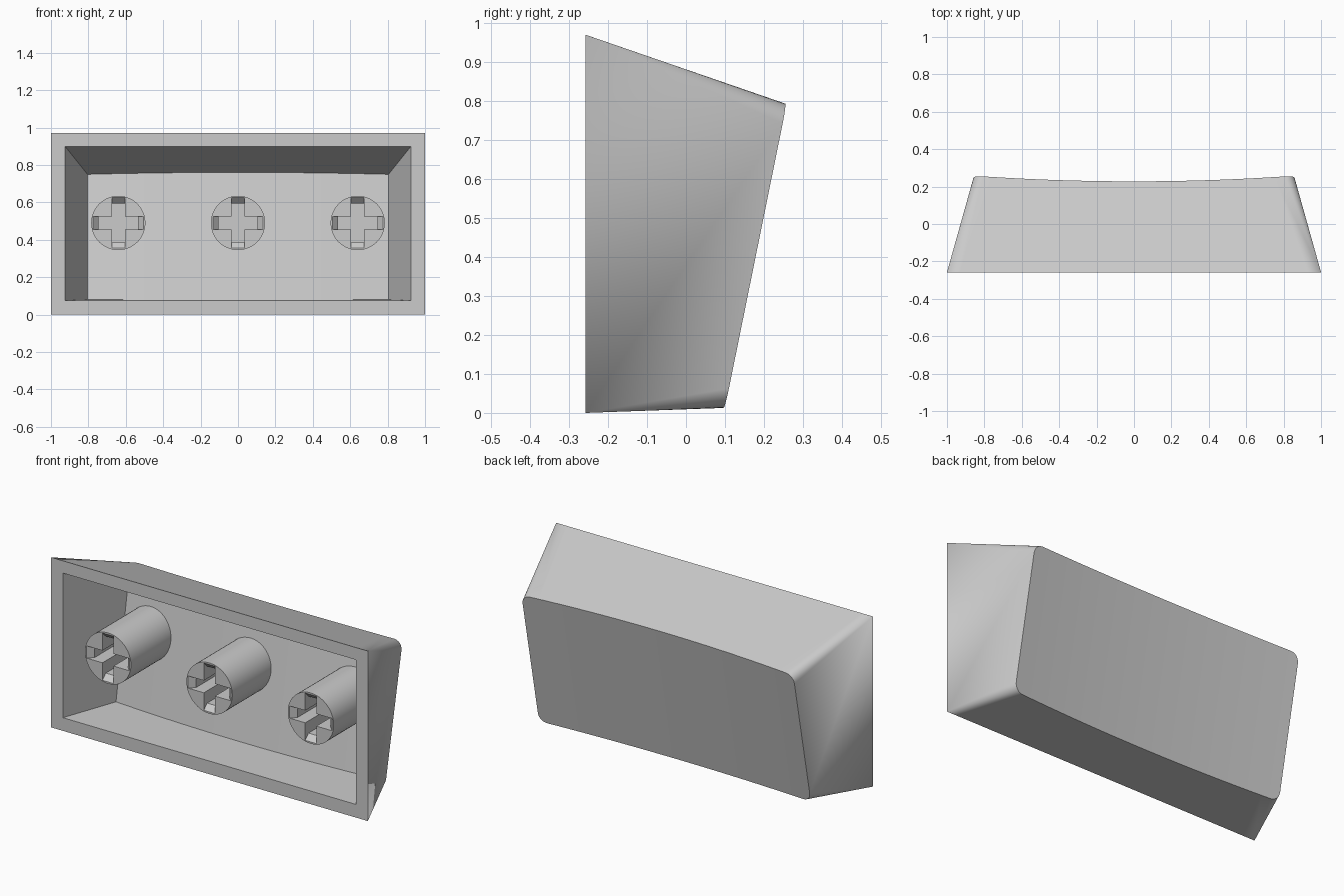
import bpy
import bmesh
from math import sin, cos, pi
from mathutils import Matrix

cube = bpy.data.objects.get("Cube")
if cube:
    bpy.data.objects.remove(cube, do_unlink=True)

GREY = (0.6, 0.6, 0.6, 1.0)
grey = bpy.data.materials.new("light grey plastic")
grey.use_nodes = True
grey.diffuse_color = GREY
grey.node_tree.nodes["Principled BSDF"].inputs["Base Color"].default_value = GREY

FRONT = -0.258   # y of the open rim
DISH = 0.03      # depth of the hollow in the back face
MID = 0.49       # height of the stem centres


def finish(bm, name):
    bmesh.ops.recalc_face_normals(bm, faces=bm.faces)
    mesh = bpy.data.meshes.new(name)
    bm.to_mesh(mesh)
    bm.free()
    mesh.materials.append(grey)
    obj = bpy.data.objects.new(name, mesh)
    bpy.context.collection.objects.link(obj)
    return obj


def smooth(obj):
    bpy.ops.object.select_all(action="DESELECT")
    obj.select_set(True)
    bpy.context.view_layer.objects.active = obj
    bpy.ops.object.shade_smooth_by_angle(angle=pi / 6)


def columns(width, radius, height, corner=6, straight=28):
    """Columns across a rounded rectangle: x, edge inset, base position -1..1."""
    arc = [(width - radius + radius * sin(a), (radius - radius * cos(a)) / height)
           for a in (pi / 2 * i / corner for i in range(1, corner + 1))]
    left = [(-x, inset, -1) for x, inset in reversed(arc)]
    right = [(x, inset, 1) for x, inset in arc]
    middle = [(s * (width - radius), 0, s)
              for s in (2 * i / straight - 1 for i in range(straight + 1))]
    return left + middle + right


def tapered_skin(bm, base, back, width, radius):
    """Walls from a square rim to a tilted, hollowed back; returns the rim loop."""
    base_w, base_lo, base_hi = base
    (y_lo, z_lo), (y_hi, z_hi) = back
    cols = columns(width, radius, z_hi - z_lo)

    def back_vert(x, t):
        d = DISH * (1 - (x / width) ** 2)
        y = y_lo + (y_hi - y_lo) * t - d
        z = z_lo + (z_hi - z_lo) * t + d * (0.39 * t - 0.04)
        return bm.verts.new((x, y, z))

    low = [back_vert(x, inset) for x, inset, s in cols]
    high = [back_vert(x, 1 - inset) for x, inset, s in cols]
    rim_low = [bm.verts.new((s * base_w, FRONT, base_lo)) for x, inset, s in cols]
    rim_high = [bm.verts.new((s * base_w, FRONT, base_hi)) for x, inset, s in cols]
    for i in range(len(cols) - 1):
        bm.faces.new((low[i], low[i + 1], high[i + 1], high[i]))
    rim, edge = rim_low + rim_high[::-1], low + high[::-1]
    bridge(bm, rim, edge)
    return rim


def bridge(bm, a, b):
    for i in range(len(a)):
        j = (i + 1) % len(a)
        bm.faces.new((a[i], a[j], b[j], b[i]))


# Hollow cap: outer skin, inner skin and the flat rim joining them
bm = bmesh.new()
outer = tapered_skin(bm, (1.0, 0.0, 0.97), ((0.10, 0.013), (0.258, 0.792)), 0.858, 0.05)
inner = tapered_skin(bm, (0.925, 0.075, 0.9), ((0.05, 0.08), (0.165, 0.75)), 0.805, 0.0)
bridge(bm, outer, inner)
bmesh.ops.remove_doubles(bm, verts=bm.verts, dist=0.0001)
smooth(finish(bm, "cap_shell"))


# Socket cutter: a bar with a flared mouth
def slot_cutter(name, turn):
    bm = bmesh.new()
    half = [(0.145, FRONT - 0.01), (0.105, FRONT + 0.03), (0.105, 0.04)]
    profile = half + [(-x, y) for x, y in reversed(half)]
    face = bm.faces.new([bm.verts.new((x, y, -0.035)) for x, y in profile])
    out = bmesh.ops.extrude_face_region(bm, geom=[face])
    top = [v for v in out["geom"] if isinstance(v, bmesh.types.BMVert)]
    bmesh.ops.translate(bm, verts=top, vec=(0, 0, 0.07))
    bmesh.ops.rotate(bm, verts=bm.verts, matrix=Matrix.Rotation(turn, 3, "Y"))
    obj = finish(bm, name)
    obj.hide_render = True
    return obj


# Round stem, its far end sheared into the sloping back wall
bm = bmesh.new()
bmesh.ops.create_cone(bm, cap_ends=True, segments=48, radius1=0.145, radius2=0.145,
                      depth=0.14 - FRONT)
bmesh.ops.rotate(bm, verts=bm.verts, matrix=Matrix.Rotation(pi / 2, 3, "X"))
bmesh.ops.translate(bm, verts=bm.verts, vec=(0, (0.14 + FRONT) / 2, 0))
for v in bm.verts:
    if v.co.y > 0:
        v.co.y += 0.2 * v.co.z
stem = finish(bm, "stem_centre")

# Cut the cross-shaped socket
bpy.context.view_layer.objects.active = stem
for name, turn in (("slot_across", 0), ("slot_upright", pi / 2)):
    cutter = slot_cutter(name, turn)
    mod = stem.modifiers.new(name, "BOOLEAN")
    mod.operation = "DIFFERENCE"
    mod.solver = "EXACT"
    mod.object = cutter
    bpy.context.view_layer.update()
    bpy.ops.object.modifier_apply(modifier=name)
    bpy.data.objects.remove(cutter, do_unlink=True)
smooth(stem)

# Repeat the stem on both sides
stem.location = (0, 0, MID)
for name, x in (("stem_left", 0.64), ("stem_right", -0.64)):
    copy = stem.copy()
    copy.name = name
    copy.location.x = x
    bpy.context.collection.objects.link(copy)
